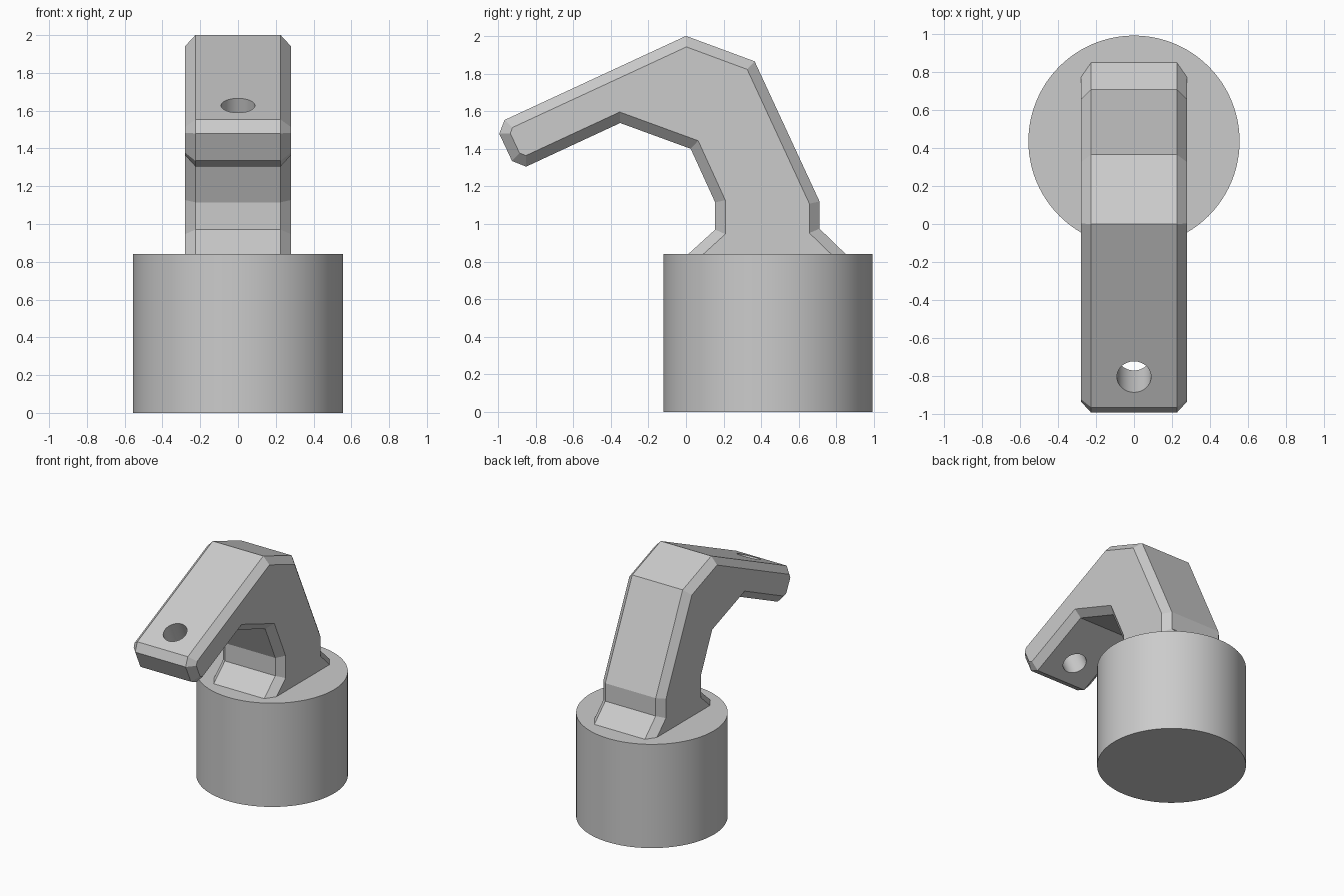
import bpy, bmesh, math
from mathutils import Vector

if "Cube" in bpy.data.objects:
    bpy.data.objects.remove(bpy.data.objects["Cube"])

HALF_W, CHAMFER = 0.28, 0.054
TILT = math.radians(25)

# Side outline of the arm as (y, z), starting with the edge buried in the base
OUTLINE = [Vector(p) for p in [
    (-0.01, 0.82), (0.87, 0.82), (0.71, 0.975), (0.71, 1.12), (0.365, 1.865),
    (0, 2.0), (-0.965, 1.553), (-0.993, 1.48), (-0.925, 1.335), (-0.85, 1.305),
    (-0.35, 1.537), (0.025, 1.40), (0.155, 1.115), (0.155, 0.97)]]


def inset(points, dist):
    """Mitred inset of a counter-clockwise outline; the first edge stays put."""
    n = len(points)
    lines = []
    for i in range(n):
        d = (points[(i + 1) % n] - points[i]).normalized()
        normal = Vector((-d.y, d.x))
        lines.append((normal, normal.dot(points[i]) + (dist if i else 0)))
    result = []
    for i in range(n):
        (a, p), (b, q) = lines[i - 1], lines[i]
        det = a.x * b.y - a.y * b.x
        result.append(Vector(((p * b.y - q * a.y) / det, (a.x * q - b.x * p) / det)))
    return result


# Round base
bpy.ops.mesh.primitive_cylinder_add(vertices=96, radius=0.556, depth=0.84,
                                    location=(0, 0.436, 0.42))
base = bpy.context.object
base.name = "round_base"
bpy.ops.object.shade_smooth_by_angle(angle=math.radians(30))

# Bent arm with chamfered side edges
inner = inset(OUTLINE, CHAMFER)
bm = bmesh.new()
sections = [(-HALF_W, inner), (-HALF_W + CHAMFER, OUTLINE),
            (HALF_W - CHAMFER, OUTLINE), (HALF_W, inner)]
loops = [[bm.verts.new((x, p.x, p.y)) for p in pts] for x, pts in sections]
for a, b in zip(loops, loops[1:]):
    for i in range(len(a)):
        j = (i + 1) % len(a)
        bm.faces.new((a[i], a[j], b[j], b[i]))
bm.faces.new(loops[0])
bm.faces.new(loops[-1])
bmesh.ops.recalc_face_normals(bm, faces=bm.faces)
mesh = bpy.data.meshes.new("bent_arm")
bm.to_mesh(mesh)
bm.free()
arm = bpy.data.objects.new("bent_arm", mesh)
bpy.context.collection.objects.link(arm)

# Hole square to the sloping tip
bpy.ops.mesh.primitive_cylinder_add(vertices=48, radius=0.09, depth=0.8,
                                    location=(0, -0.805, 1.628), rotation=(TILT, 0, 0))
cutter = bpy.context.object
cutter.name = "hole_cutter"
cutter.hide_render = True
mod = arm.modifiers.new("hole", "BOOLEAN")
mod.operation = "DIFFERENCE"
mod.solver = "EXACT"
mod.object = cutter
bpy.ops.object.select_all(action="DESELECT")
bpy.context.view_layer.objects.active = arm
arm.select_set(True)
bpy.ops.object.modifier_apply(modifier=mod.name)
bpy.data.objects.remove(cutter)
bpy.ops.object.shade_smooth_by_angle(angle=math.radians(15))
